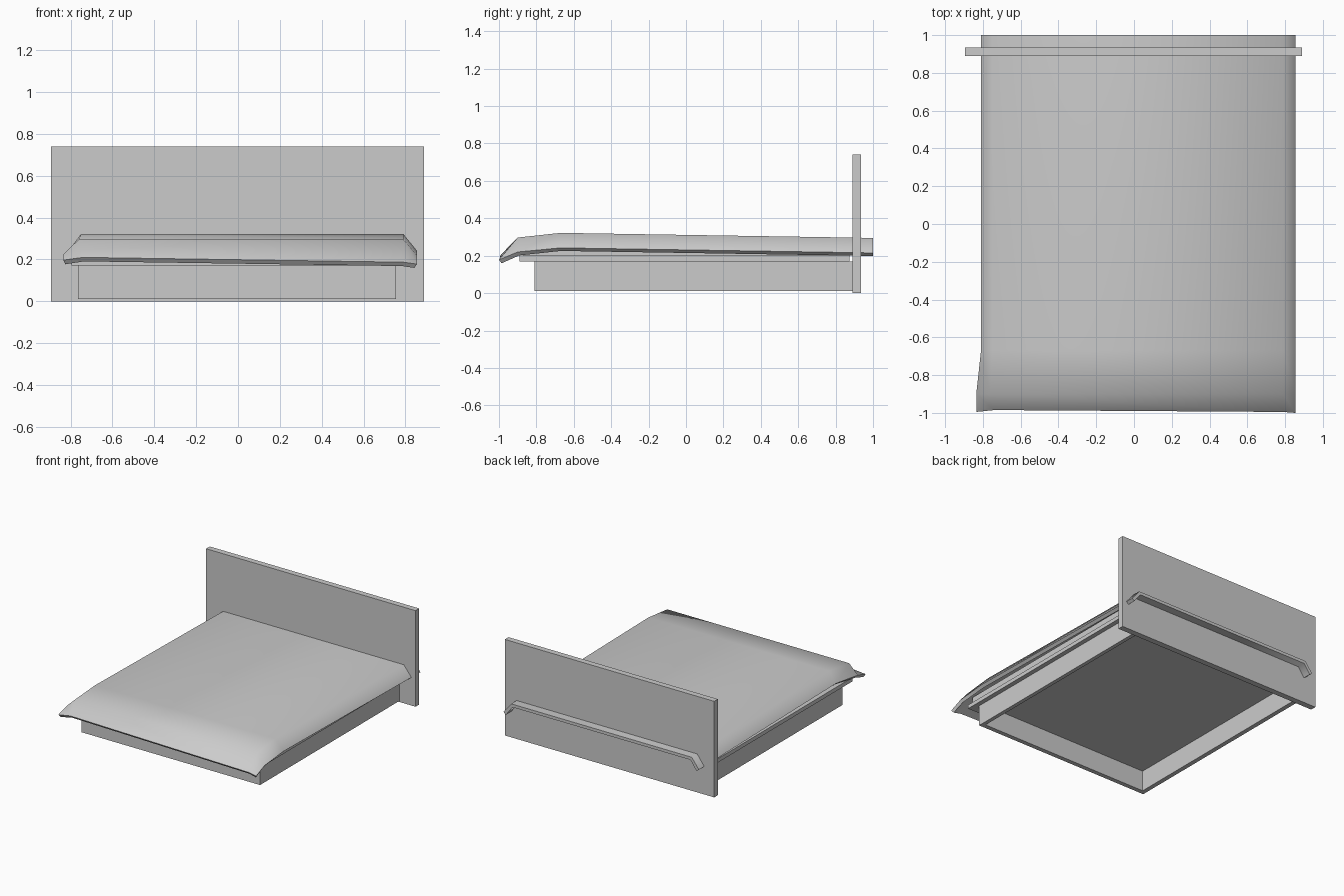
import bpy, bmesh
from math import radians

if "Cube" in bpy.data.objects:
    bpy.data.objects.remove(bpy.data.objects["Cube"])


def box(name, lo, hi):
    """Axis-aligned box between two corners."""
    bm = bmesh.new()
    bmesh.ops.create_cube(bm, size=1)
    for v in bm.verts:
        for i in range(3):
            v.co[i] = (lo[i] + hi[i]) / 2 + v.co[i] * (hi[i] - lo[i])
    me = bpy.data.meshes.new(name)
    bm.to_mesh(me)
    bm.free()
    ob = bpy.data.objects.new(name, me)
    bpy.context.collection.objects.link(ob)
    return ob


# Headboard
box("headboard", (-0.895, 0.89, 0), (0.89, 0.935, 0.74))

# Base frame, open underneath
box("left_rail", (-0.765, -0.81, 0.01), (-0.73, 0.89, 0.17))
box("right_rail", (0.725, -0.81, 0.01), (0.755, 0.89, 0.17))
box("front_rail", (-0.73, -0.81, 0.01), (0.725, -0.775, 0.17))

# Platform and mattress
box("platform", (-0.795, -0.89, 0.17), (0.79, 0.875, 0.20))
box("mattress", (-0.76, -0.87, 0.20), (0.765, 0.87, 0.262))

# Draped blanket: rows run from the head to the foot, each hem-top-top-hem
rows = [
    [(-0.81, 1.0, 0.215), (-0.75, 1.0, 0.295), (0.79, 1.0, 0.295), (0.855, 1.0, 0.215)],
    [(-0.81, -0.67, 0.242), (-0.75, -0.67, 0.322), (0.79, -0.67, 0.322), (0.855, -0.67, 0.242)],
    [(-0.835, -0.90, 0.225), (-0.76, -0.90, 0.297), (0.79, -0.90, 0.297), (0.855, -0.90, 0.22)],
    [(-0.835, -0.995, 0.197), (-0.74, -0.985, 0.21), (0.79, -0.995, 0.187), (0.855, -1.0, 0.178)],
]
bm = bmesh.new()
grid = [[bm.verts.new(p) for p in row] for row in rows]
for a, b in zip(grid, grid[1:]):
    for i in range(3):
        bm.faces.new((a[i], b[i], b[i + 1], a[i + 1]))
me = bpy.data.meshes.new("blanket")
bm.to_mesh(me)
bm.free()
blanket = bpy.data.objects.new("blanket", me)
bpy.context.collection.objects.link(blanket)
bpy.context.view_layer.objects.active = blanket
blanket.select_set(True)
mod = blanket.modifiers.new("thickness", 'SOLIDIFY')
mod.thickness = 0.026
mod.offset = -1
bpy.ops.object.modifier_apply(modifier=mod.name)
bpy.ops.object.shade_smooth_by_angle(angle=radians(60))
